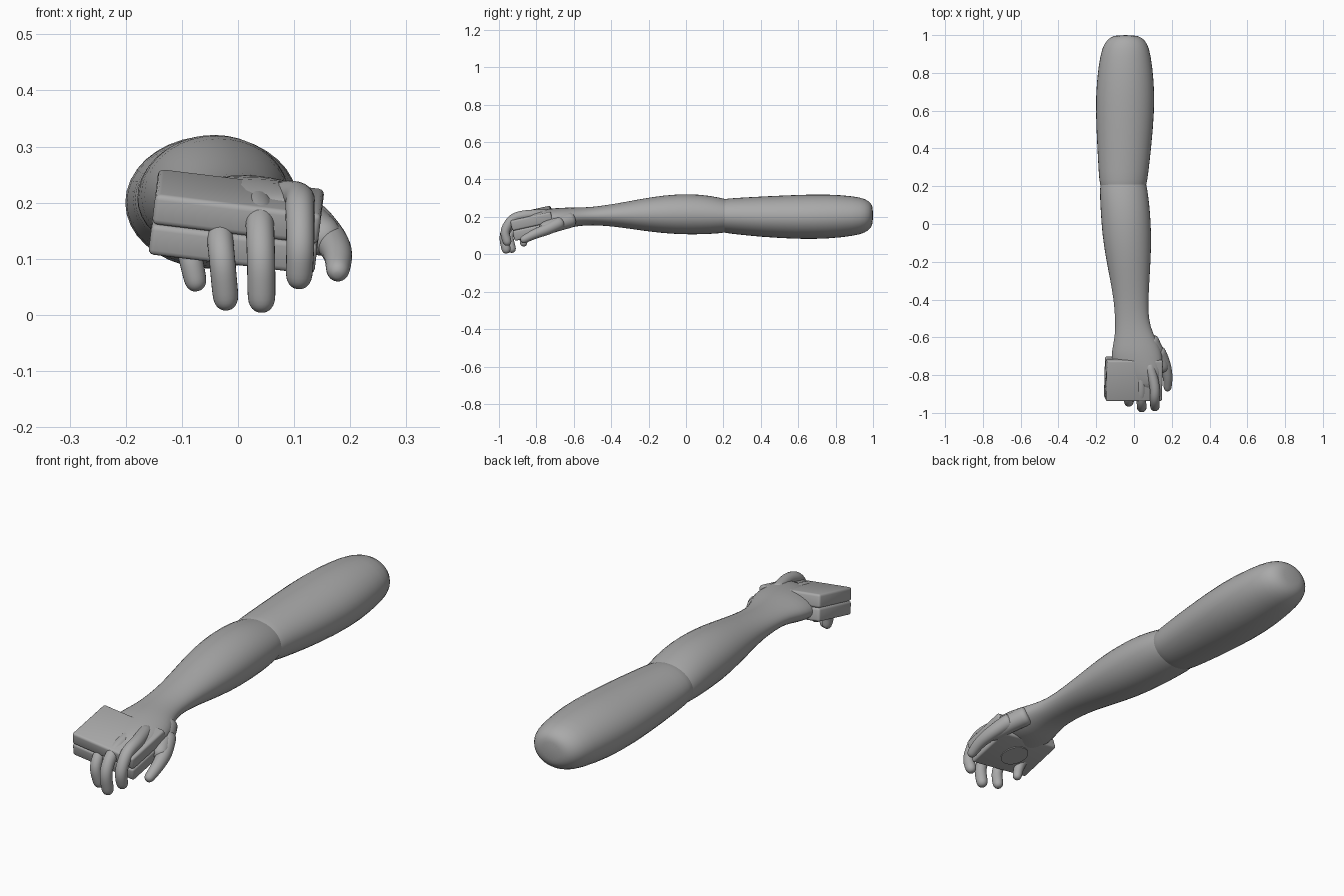
import bpy, bmesh, math
from mathutils import Vector, Euler

if "Cube" in bpy.data.objects:
    bpy.data.objects.remove(bpy.data.objects["Cube"])

grey = bpy.data.materials.new("plain_grey")
grey.diffuse_color = (0.4, 0.4, 0.4, 1)
grey.use_nodes = True
grey.node_tree.nodes["Principled BSDF"].inputs["Base Color"].default_value = grey.diffuse_color


def finish(name, bm, subsurf=0):
    bmesh.ops.recalc_face_normals(bm, faces=bm.faces)
    me = bpy.data.meshes.new(name)
    bm.to_mesh(me)
    bm.free()
    ob = bpy.data.objects.new(name, me)
    bpy.context.collection.objects.link(ob)
    me.materials.append(grey)
    for p in me.polygons:
        p.use_smooth = True
    if subsurf:
        m = ob.modifiers.new("smooth", "SUBSURF")
        m.levels = m.render_levels = subsurf
    return ob


def loft(name, rings, subsurf=1):
    bm = bmesh.new()
    vs = [[bm.verts.new(p) for p in r] for r in rings]
    n = len(vs[0])
    for a, b in zip(vs, vs[1:]):
        for i in range(n):
            bm.faces.new((a[i], a[(i + 1) % n], b[(i + 1) % n], b[i]))
    bm.faces.new(vs[0])
    bm.faces.new(vs[-1][::-1])
    return finish(name, bm, subsurf)


def limb(name, sections, n=18):
    """Sections are (y, x min, x max, z min, z max, sideways tilt)."""
    rings = []
    for y, x0, x1, z0, z1, tilt in sections:
        ring = []
        for i in range(n):
            a = 2 * math.pi * i / n
            dx = (x1 - x0) / 2 * math.cos(a) * 1.01
            ring.append(((x0 + x1) / 2 + dx, y,
                         (z0 + z1) / 2 + (z1 - z0) / 2 * math.sin(a) * 1.01 + tilt * dx))
        rings.append(ring)
    return loft(name, rings)


def finger(name, pts, r0, r1, n=12):
    """Round-ended tube along a smoothed path."""
    P = [Vector(p) for p in pts]
    E = [2 * P[0] - P[1]] + P + [2 * P[-1] - P[-2]]
    path = []
    for k in range(1, len(E) - 2):
        a, b, c, d = E[k - 1:k + 3]
        for t in (0, 0.33, 0.67):
            path.append(0.5 * (2 * b + (c - a) * t + (2 * a - 5 * b + 4 * c - d) * t * t
                               + (3 * b - a - 3 * c + d) * t ** 3))
    path.append(P[-1])
    rings = []
    m = len(path) - 1

    def ring(c, d, r):
        u = d.cross(Vector((1, 0, 0))).normalized()
        v = d.cross(u)
        rings.append([c + r * (math.cos(2 * math.pi * i / n) * u
                               + math.sin(2 * math.pi * i / n) * v) for i in range(n)])
    for i, c in enumerate(path):
        d = (path[min(i + 1, m)] - path[max(i - 1, 0)]).normalized()
        ring(c, d, r0 + (r1 - r0) * i / m)
    for ang in (30, 55, 75):
        q = math.radians(ang)
        ring(path[-1] + d * r1 * math.sin(q), d, r1 * math.cos(q))
    return loft(name, rings)


# Upper arm, ending in a fold over the elbow
limb("upper_arm", [
    (1.0, -0.09, 0.0, 0.17, 0.25, 0), (0.99, -0.125, 0.04, 0.14, 0.275, 0),
    (0.96, -0.157, 0.07, 0.115, 0.297, 0), (0.9, -0.18, 0.09, 0.097, 0.312, 0),
    (0.75, -0.2, 0.108, 0.081, 0.323, 0), (0.6, -0.205, 0.11, 0.08, 0.319, 0),
    (0.4, -0.195, 0.092, 0.092, 0.31, 0), (0.27, -0.188, 0.077, 0.106, 0.302, 0),
    (0.2, -0.182, 0.067, 0.114, 0.298, 0), (0.16, -0.16, 0.045, 0.13, 0.28, 0),
    (0.13, -0.1, 0.0, 0.17, 0.24, 0)])

# Forearm running into the palm
limb("forearm_and_palm", [
    (0.32, -0.13, 0.02, 0.16, 0.25, 0), (0.26, -0.175, 0.055, 0.122, 0.285, 0),
    (0.18, -0.183, 0.073, 0.111, 0.304, 0), (0.08, -0.178, 0.085, 0.105, 0.322, 0),
    (-0.05, -0.17, 0.093, 0.106, 0.323, 0), (-0.18, -0.15, 0.09, 0.118, 0.308, 0),
    (-0.3, -0.126, 0.082, 0.136, 0.285, 0), (-0.4, -0.108, 0.077, 0.15, 0.267, 0),
    (-0.5, -0.1, 0.076, 0.156, 0.253, 0), (-0.58, -0.1, 0.1, 0.152, 0.25, 0),
    (-0.64, -0.112, 0.135, 0.135, 0.25, 0), (-0.7, -0.122, 0.155, 0.125, 0.248, 0),
    (-0.78, -0.115, 0.145, 0.13, 0.236, 0.12), (-0.85, -0.1, 0.135, 0.13, 0.212, 0.2),
    (-0.88, -0.07, 0.11, 0.145, 0.19, 0.2)])

# Thenar pad, thumb and curled fingers
finger("thumb_pad", [(0.08, -0.6, 0.19), (0.12, -0.68, 0.165), (0.15, -0.75, 0.14)], 0.045, 0.038)
finger("thumb", [(0.125, -0.66, 0.175), (0.163, -0.74, 0.135), (0.178, -0.81, 0.108),
                 (0.178, -0.865, 0.08)], 0.037, 0.022)
finger("index_finger", [(0.075, -0.73, 0.212), (0.108, -0.85, 0.21), (0.11, -0.925, 0.19),
                        (0.111, -0.967, 0.125), (0.109, -0.957, 0.07)], 0.029, 0.025)
finger("middle_finger", [(0.035, -0.74, 0.205), (0.038, -0.86, 0.19), (0.039, -0.935, 0.16),
                         (0.041, -0.972, 0.1), (0.042, -0.962, 0.029)], 0.027, 0.026)
finger("ring_finger", [(-0.025, -0.75, 0.19), (-0.03, -0.86, 0.165), (-0.032, -0.915, 0.14),
                       (-0.028, -0.945, 0.095), (-0.022, -0.932, 0.031)], 0.025, 0.024)
finger("little_finger", [(-0.08, -0.72, 0.175), (-0.09, -0.82, 0.15), (-0.086, -0.865, 0.11),
                         (-0.076, -0.868, 0.062)], 0.026, 0.021)

# Held box: two rounded halves with a seam, and a round plate underneath
CENTRE = Vector((-0.003, -0.82, 0.166))
TURN = Euler((math.radians(12.5), math.radians(7), 0))


def place(ob, offset):
    ob.rotation_euler = TURN
    ob.location = CENTRE + TURN.to_matrix() @ Vector((0, 0, offset))
    bpy.ops.object.select_all(action='DESELECT')
    ob.select_set(True)
    bpy.context.view_layer.objects.active = ob
    bpy.ops.object.shade_smooth_by_angle(angle=math.radians(35))


for name, side in (("box_upper_half", 1), ("box_lower_half", -1)):
    bm = bmesh.new()
    bmesh.ops.create_cube(bm, size=1)
    bmesh.ops.scale(bm, vec=(0.298, 0.222, 0.056), verts=bm.verts)
    bmesh.ops.bevel(bm, geom=bm.edges[:], offset=0.01, segments=3, profile=0.5, affect='EDGES')
    place(finish(name, bm), side * 0.0278)

bm = bmesh.new()
bmesh.ops.create_cone(bm, cap_ends=True, segments=40, radius1=0.06, radius2=0.06, depth=0.006)
place(finish("round_base_plate", bm), -0.057)
